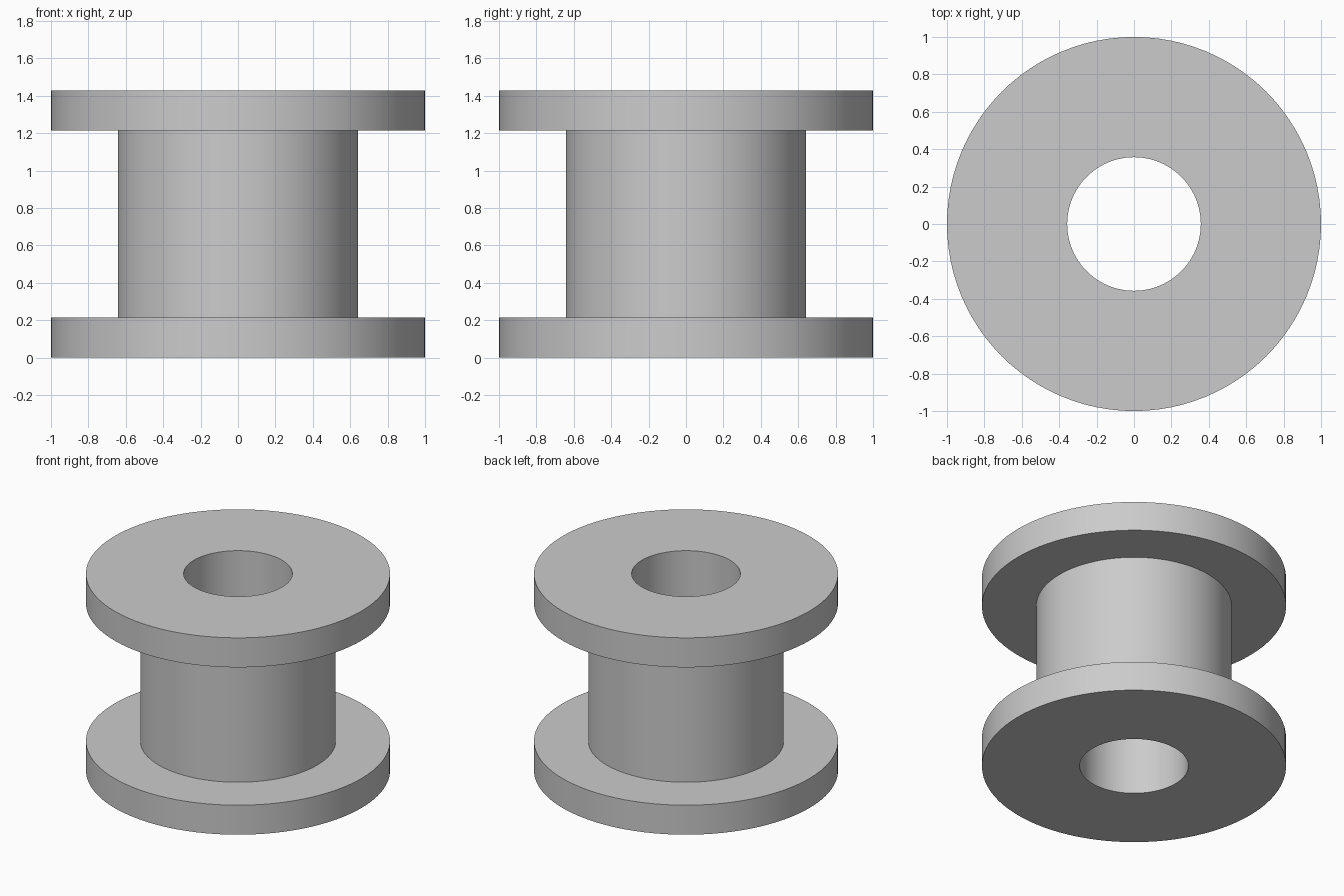
import bpy
import bmesh
import math

cube = bpy.data.objects.get("Cube")
if cube:
    bpy.data.objects.remove(cube, do_unlink=True)

# Proportions of the spool
UNIT = 1 / 14
BORE, BARREL, RIM = 5 * UNIT, 9 * UNIT, 1.0
FLANGE, HEIGHT = 3 * UNIT, 20 * UNIT
SEGMENTS = 96

grey = bpy.data.materials.new("plain grey")
grey.use_nodes = True
colour = (0.6, 0.6, 0.6, 1)
grey.diffuse_color = colour
grey.node_tree.nodes["Principled BSDF"].inputs["Base Color"].default_value = colour

# Closed half section, running up the outside and back down the bore
profile = [
    (BORE, 0), (RIM, 0), (RIM, FLANGE), (BARREL, FLANGE),
    (BARREL, HEIGHT - FLANGE), (RIM, HEIGHT - FLANGE), (RIM, HEIGHT), (BORE, HEIGHT),
]

# Flanged spool: the section turned about the upright axis
bm = bmesh.new()
rings = []
for i in range(SEGMENTS):
    a = math.tau * i / SEGMENTS
    rings.append([bm.verts.new((r * math.cos(a), r * math.sin(a), z)) for r, z in profile])
for i, ring in enumerate(rings):
    following = rings[(i + 1) % SEGMENTS]
    for j in range(len(profile)):
        k = (j + 1) % len(profile)
        bm.faces.new((ring[j], following[j], following[k], ring[k]))
bmesh.ops.recalc_face_normals(bm, faces=bm.faces)

mesh = bpy.data.meshes.new("flanged_spool")
bm.to_mesh(mesh)
bm.free()
mesh.materials.append(grey)
spool = bpy.data.objects.new("flanged_spool", mesh)
bpy.context.collection.objects.link(spool)

# Round walls shade smoothly, rims stay crisp
bpy.context.view_layer.objects.active = spool
spool.select_set(True)
bpy.ops.object.shade_smooth_by_angle(angle=math.radians(30))
